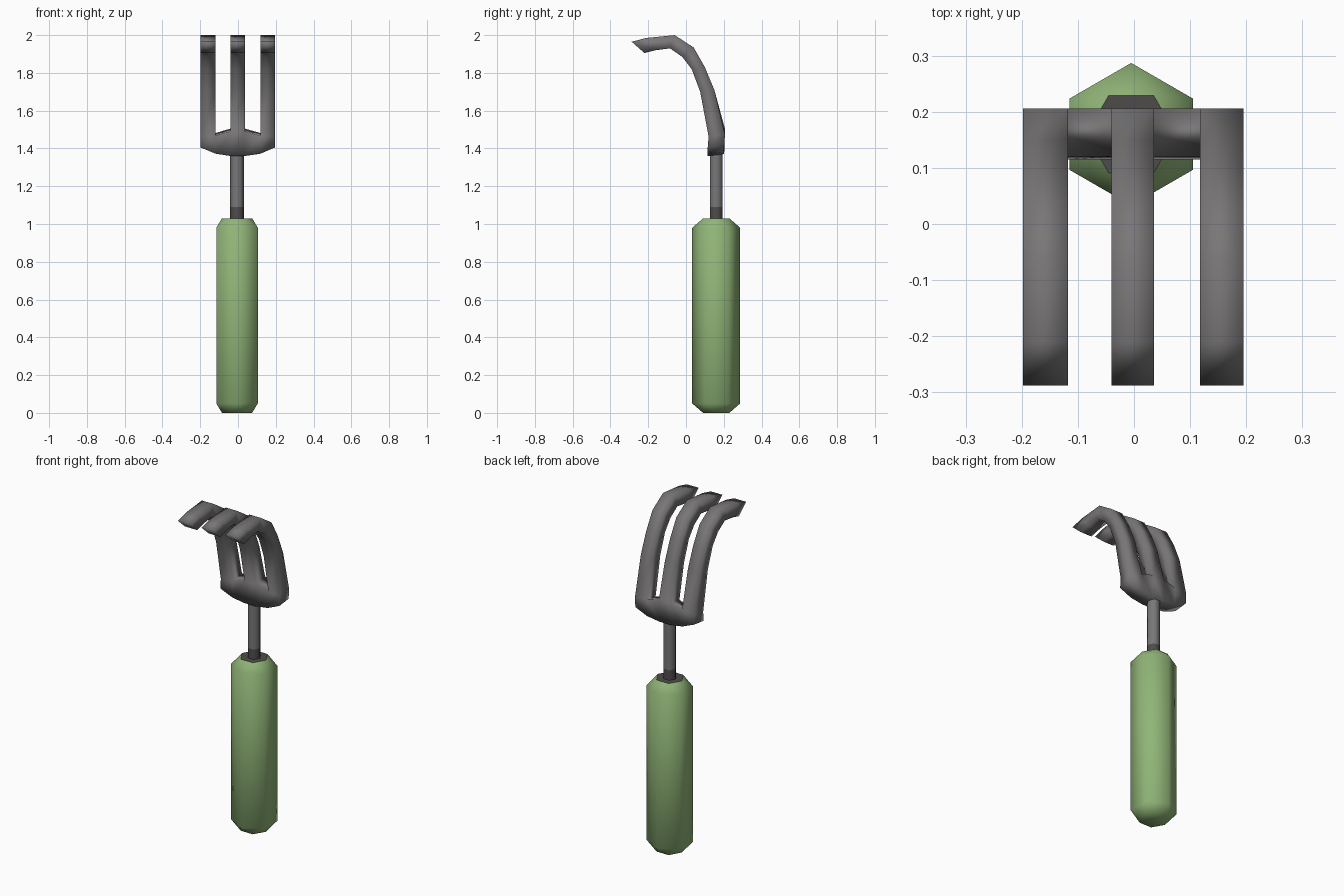
import bpy, bmesh, math

if "Cube" in bpy.data.objects:
    bpy.data.objects.remove(bpy.data.objects["Cube"])


def material(name, rgb):
    m = bpy.data.materials.new(name)
    m.diffuse_color = (*rgb, 1)
    m.use_nodes = True
    m.node_tree.nodes["Principled BSDF"].inputs["Base Color"].default_value = m.diffuse_color
    return m


GREEN = material("green grip", (0.28, 0.46, 0.185))
STEEL = material("grey steel", (0.19, 0.182, 0.182))
DARK = material("dark collar", (0.078, 0.071, 0.071))
CX, CY = -0.005, 0.16


def finish(name, bm, mats):
    bmesh.ops.recalc_face_normals(bm, faces=bm.faces)
    for f in bm.faces:
        f.smooth = True
    me = bpy.data.meshes.new(name)
    bm.to_mesh(me)
    bm.free()
    for m in mats:
        me.materials.append(m)
    ob = bpy.data.objects.new(name, me)
    bpy.context.collection.objects.link(ob)
    return ob


def hex_ring(bm, r, z, turn=0.0):
    return [bm.verts.new((CX + r * math.cos(turn + i * math.pi / 3),
                          CY + r * math.sin(turn + i * math.pi / 3), z)) for i in range(6)]


# handle: hexagonal grip whose end caps are turned by 30 degrees
bm = bmesh.new()
for r, z, turn in ((0.08, 0, 0), (0.127, 0.05, math.pi / 6),
                   (0.127, 0.98, math.pi / 6), (0.08, 1.03, 0)):
    hex_ring(bm, r, z, turn)
bmesh.ops.convex_hull(bm, input=bm.verts)
for f in bm.faces:
    if f.calc_center_median().z > 1.029:
        f.material_index = 1
handle = finish("handle", bm, [GREEN, DARK])
# keep the dark end cap crisp
for p in handle.data.polygons:
    if p.material_index == 1:
        p.use_smooth = False

# shaft: slim hexagonal rod with a dark collar at its foot
bm = bmesh.new()
rings = [hex_ring(bm, 0.038, z) for z in (1.03, 1.09, 1.40)]
for k in range(2):
    for i in range(6):
        j = (i + 1) % 6
        f = bm.faces.new((rings[k][i], rings[k][j], rings[k + 1][j], rings[k + 1][i]))
        f.material_index = k
finish("shaft", bm, [DARK, STEEL])

# fork: curved base plate with three hooked tines grown from it
COLS = [(-0.198, 1.405, 1.46), (-0.118, 1.372, 1.467), (-0.04, 1.36, 1.49),
        (0.036, 1.36, 1.49), (0.118, 1.372, 1.467), (0.195, 1.405, 1.46)]
# side profile: inner y, inner z, outer y, outer z
PATH = [(0.075, 1.70, 0.15, 1.71), (0.03, 1.82, 0.10, 1.83),
        (-0.02, 1.885, 0.04, 1.935), (-0.085, 1.93, -0.06, 2.0),
        (-0.16, 1.92, -0.21, 1.985), (-0.22, 1.905, -0.288, 1.965)]
bm = bmesh.new()
low, high = [], []
for x, z0, z1 in COLS:
    low.append([bm.verts.new((x, 0.115, z0)), bm.verts.new((x, 0.202, z0 + 0.01))])
    high.append([bm.verts.new((x, 0.12, z1)), bm.verts.new((x, 0.206, z1 + 0.015))])
for i in range(5):
    a, b, c, d = low[i], low[i + 1], high[i + 1], high[i]
    bm.faces.new((a[0], b[0], c[0], d[0]))
    bm.faces.new((a[1], d[1], c[1], b[1]))
    bm.faces.new((a[0], a[1], b[1], b[0]))
    if i % 2:
        bm.faces.new((d[0], c[0], c[1], d[1]))
        continue
    ring = [d[0], c[0], c[1], d[1]]
    xl, xr = COLS[i][0], COLS[i + 1][0]
    for yi, zi, yo, zo in PATH:
        new = [bm.verts.new(p) for p in ((xl, yi, zi), (xr, yi, zi), (xr, yo, zo), (xl, yo, zo))]
        for k in range(4):
            j = (k + 1) % 4
            bm.faces.new((ring[k], ring[j], new[j], new[k]))
        ring = new
    bm.faces.new(ring)
for i in (0, 5):
    bm.faces.new((low[i][0], high[i][0], high[i][1], low[i][1]))
finish("fork_head", bm, [STEEL])
